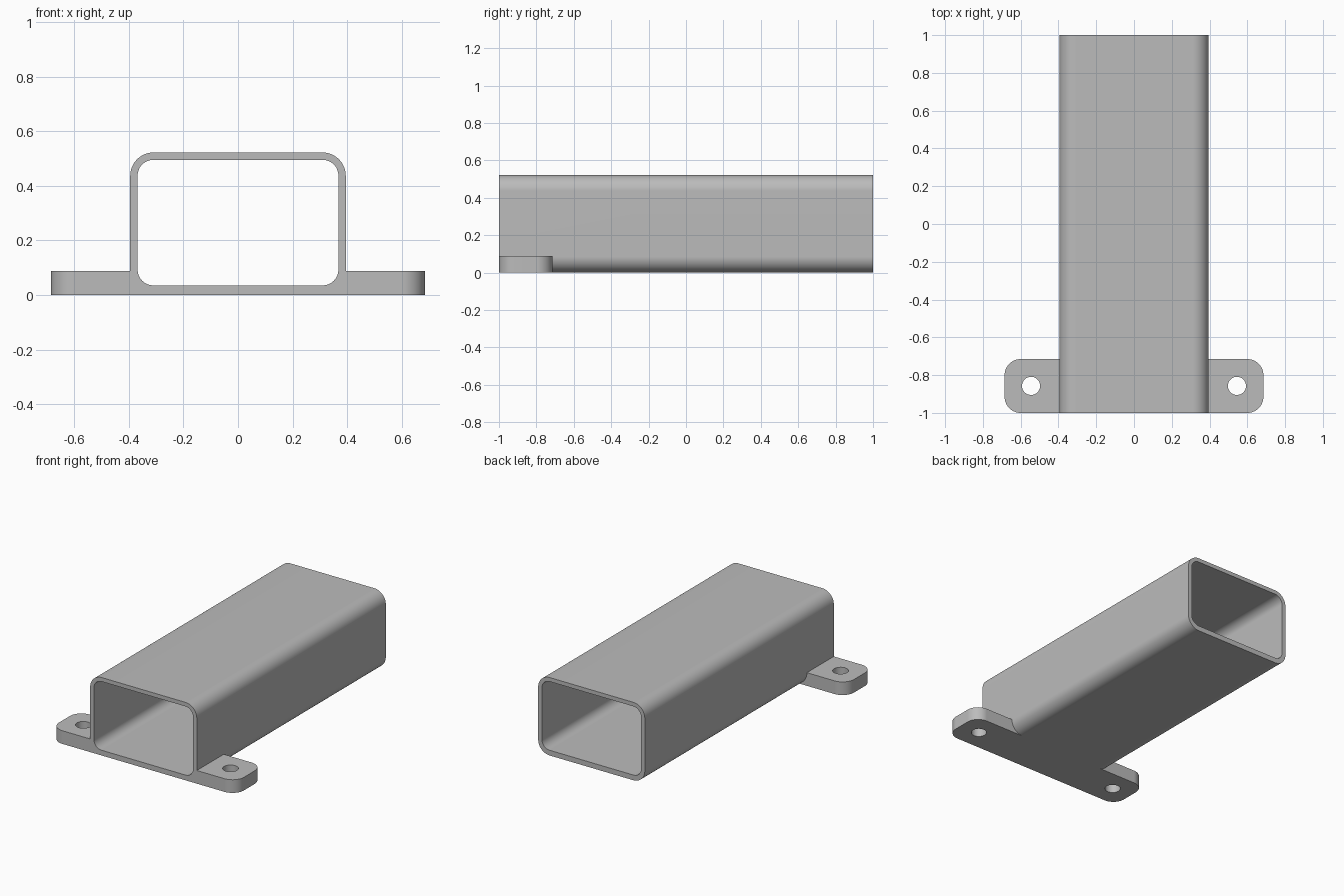
import bpy, bmesh, math
from mathutils import Matrix

cube = bpy.data.objects.get("Cube")
if cube:
    bpy.data.objects.remove(cube, do_unlink=True)

grey = bpy.data.materials.new("plain grey")
grey.use_nodes = True
colour = (0.5, 0.5, 0.5, 1)
grey.diffuse_color = colour
grey.node_tree.nodes["Principled BSDF"].inputs["Base Color"].default_value = colour


def rounded_prism(name, a0, a1, b0, b1, radius, start, end, matrix, steps=12):
    """Rounded rectangle in local x, y, extruded along local z."""
    corners = [(a1 - radius, b1 - radius), (a0 + radius, b1 - radius),
               (a0 + radius, b0 + radius), (a1 - radius, b0 + radius)]
    bm = bmesh.new()
    ring = []
    for quarter, (cx, cy) in enumerate(corners):
        for i in range(steps + 1):
            t = (quarter + i / steps) * math.pi / 2
            ring.append(bm.verts.new((cx + radius * math.cos(t),
                                      cy + radius * math.sin(t), start)))
    bmesh.ops.remove_doubles(bm, verts=ring, dist=1e-5)
    bm.verts.ensure_lookup_table()
    face = bm.faces.new(bm.verts[:])
    top = bmesh.ops.extrude_face_region(bm, geom=[face])["geom"]
    bmesh.ops.translate(bm, vec=(0, 0, end - start),
                        verts=[v for v in top if isinstance(v, bmesh.types.BMVert)])
    bmesh.ops.transform(bm, matrix=matrix, verts=bm.verts[:])
    bmesh.ops.recalc_face_normals(bm, faces=bm.faces[:])
    mesh = bpy.data.meshes.new(name)
    bm.to_mesh(mesh)
    bm.free()
    mesh.materials.append(grey)
    obj = bpy.data.objects.new(name, mesh)
    bpy.context.collection.objects.link(obj)
    return obj


def combine(target, other, operation):
    mod = target.modifiers.new(operation, 'BOOLEAN')
    mod.operation = operation
    mod.solver = 'EXACT'
    mod.object = other
    bpy.ops.object.modifier_apply(modifier=mod.name)
    bpy.data.objects.remove(other, do_unlink=True)


upright = Matrix.Identity(4)
along_y = Matrix.Rotation(math.pi / 2, 4, 'X')  # local y -> z, local z -> -y

# Rectangular tube body
tube = rounded_prism("mounting_tube", -0.395, 0.395, 0, 0.522, 0.085, -1, 1, along_y)
bpy.ops.object.select_all(action='DESELECT')
bpy.context.view_layer.objects.active = tube
tube.select_set(True)

# Foot plate reaching out on both sides at the front
plate = rounded_prism("foot_plate", -0.685, 0.685, -1, -0.715, 0.085, 0, 0.088, upright)
combine(tube, plate, 'UNION')

# Hollow bore, with a slightly thicker floor
bore = rounded_prism("bore", -0.368, 0.368, 0.035, 0.495, 0.058, -1.1, 1.1, along_y)
combine(tube, bore, 'DIFFERENCE')

# Screw holes
r = 0.048
for side in (-1, 1):
    x, y = side * 0.545, -0.857
    hole = rounded_prism("screw_hole", x - r, x + r, y - r, y + r, r, -0.1, 0.2, upright)
    combine(tube, hole, 'DIFFERENCE')

# Smooth bends with flat walls and crisp edges
bpy.ops.object.shade_smooth_by_angle(angle=math.radians(30))
weighted = tube.modifiers.new("flat_walls", 'WEIGHTED_NORMAL')
weighted.keep_sharp = True
